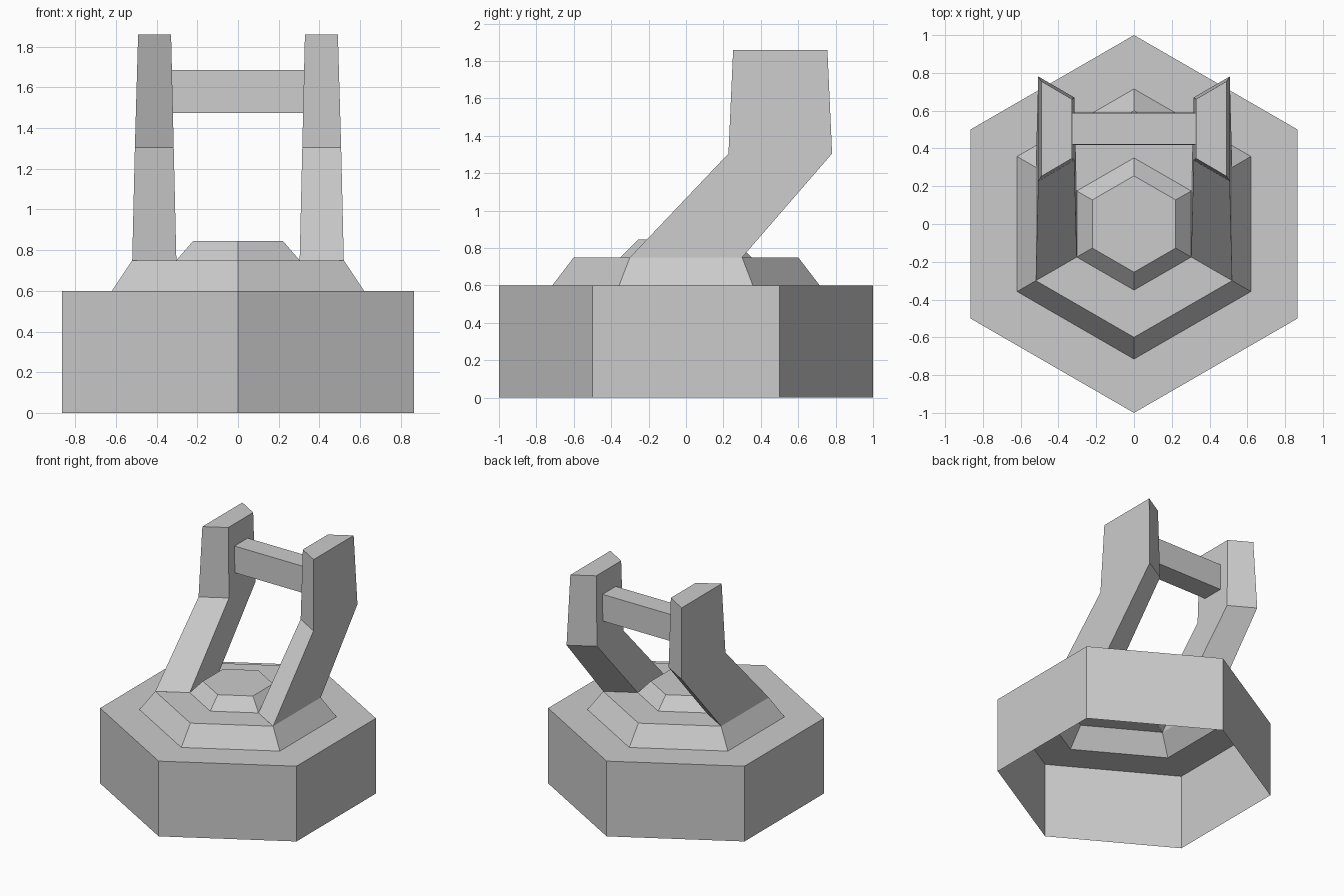
import bpy
from math import sin, cos, pi

if "Cube" in bpy.data.objects:
    bpy.data.objects.remove(bpy.data.objects["Cube"])


def loft(name, rings, cap=False, skip=()):
    """Skin a stack of rings; skip holds (band, side) faces left open."""
    n = len(rings[0])
    verts = [p for ring in rings for p in ring]
    faces = []
    for b in range(len(rings) - 1):
        for i in range(n):
            if (b, i) not in skip:
                j = (i + 1) % n
                faces.append((b * n + i, b * n + j, (b + 1) * n + j, (b + 1) * n + i))
    if cap:
        faces.append(range((len(rings) - 1) * n, len(rings) * n))
    mesh = bpy.data.meshes.new(name)
    mesh.from_pydata(verts, [], [tuple(f) for f in faces])
    mesh.update()
    obj = bpy.data.objects.new(name, mesh)
    bpy.context.collection.objects.link(obj)
    return obj


def hexagon(radius, z):
    angles = [pi / 2 + i * pi / 3 for i in range(6)]
    return [(radius * cos(a), radius * sin(a), z) for a in angles]


# Stepped hexagonal base: hollow, open underneath and into both arms
steps = [(1, 0), (1, 0.6), (0.715, 0.6), (0.6, 0.75), (0.35, 0.75), (0.255, 0.845)]
loft("hexagonal_base", [hexagon(r, z) for r, z in steps],
     cap=True, skip={(3, 1), (3, 4)})

# Bent arms: z, y centre, inner x, outer x, inner and outer half depth
sections = [(0.75, 0, 0.303, 0.52, 0.175, 0.30),
            (1.305, 0.504, 0.316, 0.507, 0.166, 0.277),
            (1.86, 0.504, 0.329, 0.491, 0.157, 0.252)]
arm = loft("arms", [[(xi, y - hi, z), (xo, y - ho, z), (xo, y + ho, z), (xi, y + hi, z)]
                    for z, y, xi, xo, hi, ho in sections], cap=True)
arm.modifiers.new("mirror", 'MIRROR').use_clip = True

# Crossbar spanning the inner faces of the arms
z0, z1, x0, x1 = 1.475, 1.685, 0.320, 0.325
loft("crossbar", [[(s * x0, 0.417, z0), (s * x0, 0.591, z0),
                   (s * x1, 0.587, z1), (s * x1, 0.421, z1)] for s in (-1, 1)])
